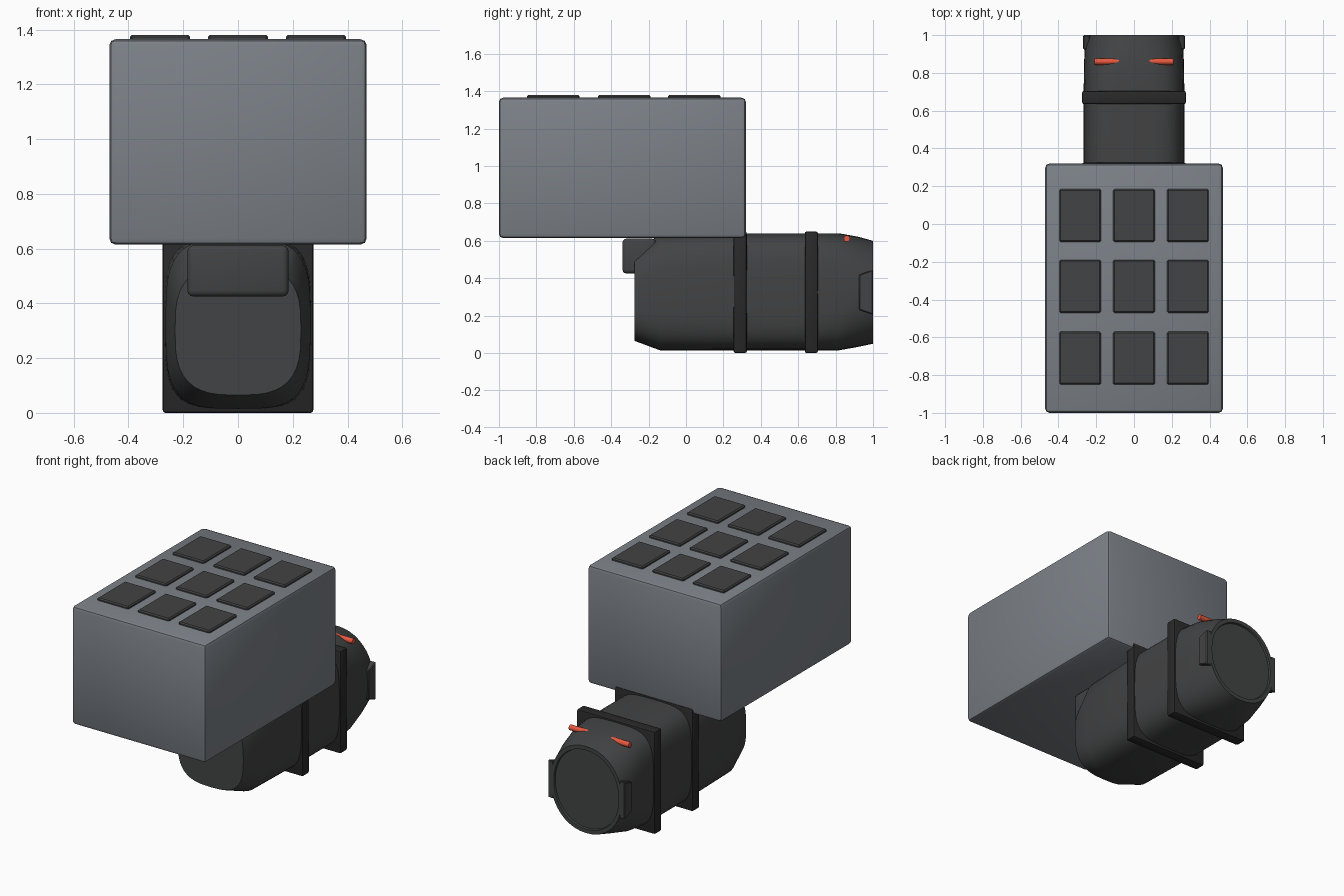
import bpy, bmesh, math

if "Cube" in bpy.data.objects:
    bpy.data.objects.remove(bpy.data.objects["Cube"])


def material(name, rgb):
    m = bpy.data.materials.new(name)
    m.diffuse_color = (*rgb, 1)
    m.use_nodes = True
    m.node_tree.nodes["Principled BSDF"].inputs["Base Color"].default_value = m.diffuse_color
    return m


ARMOUR = material("armour_grey", (0.20, 0.22, 0.245))
DARK = material("dark_grey", (0.055, 0.056, 0.058))
BLACK = material("band_black", (0.022, 0.022, 0.023))
ORANGE = material("orange_light", (0.80, 0.10, 0.05))


def finish(name, bm, mat):
    bmesh.ops.recalc_face_normals(bm, faces=bm.faces)
    me = bpy.data.meshes.new(name)
    bm.to_mesh(me)
    bm.free()
    ob = bpy.data.objects.new(name, me)
    bpy.context.collection.objects.link(ob)
    me.materials.append(mat)
    bpy.ops.object.select_all(action='DESELECT')
    ob.select_set(True)
    bpy.context.view_layer.objects.active = ob
    bpy.ops.object.shade_smooth_by_angle(angle=math.radians(32))
    return ob


def box(name, lo, hi, mat, bevel=0.0, segments=2, shape=None):
    bm = bmesh.new()
    bmesh.ops.create_cube(bm, size=1)
    for v in bm.verts:
        for i in range(3):
            v.co[i] = lo[i] + (v.co[i] + 0.5) * (hi[i] - lo[i])
        if shape:
            shape(v.co)
    if bevel:
        bmesh.ops.bevel(bm, geom=bm.edges[:], offset=bevel, segments=segments,
                        profile=0.5, affect='EDGES')
    return finish(name, bm, mat)


def spow(v, p):
    return math.copysign(abs(v) ** p, v)


def loft(name, sections, mat, n=40):
    """Skin superellipse sections (y, half width, z low, z high, exponent) along y."""
    bm = bmesh.new()
    rings = []
    for y, w, z0, z1, e in sections:
        ring = []
        for i in range(n):
            a = 2 * math.pi * i / n
            ring.append(bm.verts.new((w * spow(math.cos(a), 2 / e), y,
                        (z0 + z1) / 2 + (z1 - z0) / 2 * spow(math.sin(a), 2 / e))))
        rings.append(ring)
    for a, b in zip(rings, rings[1:]):
        for i in range(n):
            j = (i + 1) % n
            bm.faces.new((a[i], a[j], b[j], b[i]))
    bm.faces.new(rings[0])
    bm.faces.new(rings[-1])
    return finish(name, bm, mat)


# Large upper housing
box("upper_housing", (-0.47, -1.0, 0.615), (0.47, 0.32, 1.365), ARMOUR, 0.022)

# 3 x 3 hatches on the roof
for r, y in enumerate((0.045, -0.33, -0.71)):
    for c, x in enumerate((-0.285, 0, 0.285)):
        box(f"roof_hatch_{r}_{c}", (x - 0.11, y - 0.14, 1.34),
            (x + 0.11, y + 0.14, 1.38), DARK, 0.007, 1)

# Lower barrel: rounded-square tube, rounder at the rear, with a recessed end disc
loft("lower_barrel", [
    (-0.275, 0.23, 0.065, 0.54, 3.0),
    (-0.14, 0.265, 0.015, 0.635, 3.6),
    (0.29, 0.267, 0.015, 0.64, 4.0),
    (0.67, 0.267, 0.015, 0.64, 4.0),
    (0.82, 0.265, 0.015, 0.64, 3.2),
    (0.92, 0.262, 0.033, 0.622, 2.5),
    (1.0, 0.25, 0.05, 0.60, 2.1),
    (1.0, 0.228, 0.075, 0.575, 2.1),
    (0.988, 0.225, 0.078, 0.572, 2.1),
], DARK)

# Square bands around the barrel
for i, y in enumerate((0.29, 0.67)):
    box(f"barrel_band_{i}", (-0.275, y - 0.035, 0.0), (0.275, y + 0.035, 0.65),
        BLACK, 0.01)

# Front block under the housing
box("front_block", (-0.185, -0.34, 0.425), (0.185, -0.16, 0.612), DARK, 0.022, 3)


# Tapered cheek pads at the rear end
def taper(co):
    if co.y < 0.95:
        co.z = 0.325 + (co.z - 0.325) * 0.78


for s, side in ((-1, "left"), (1, "right")):
    box(f"rear_cheek_{side}", (min(s * 0.232, s * 0.27), 0.925, 0.205),
        (max(s * 0.232, s * 0.27), 1.0, 0.445), DARK, 0.005, 1, taper)

# Orange marker rod, its middle sunk into the barrel
bm = bmesh.new()
bmesh.ops.create_cone(bm, cap_ends=True, segments=12, radius1=0.017,
                      radius2=0.017, depth=0.42)
for v in bm.verts:
    v.co = (v.co.z, v.co.y + 0.86, v.co.x + 0.612)
finish("marker_rod", bm, ORANGE)
